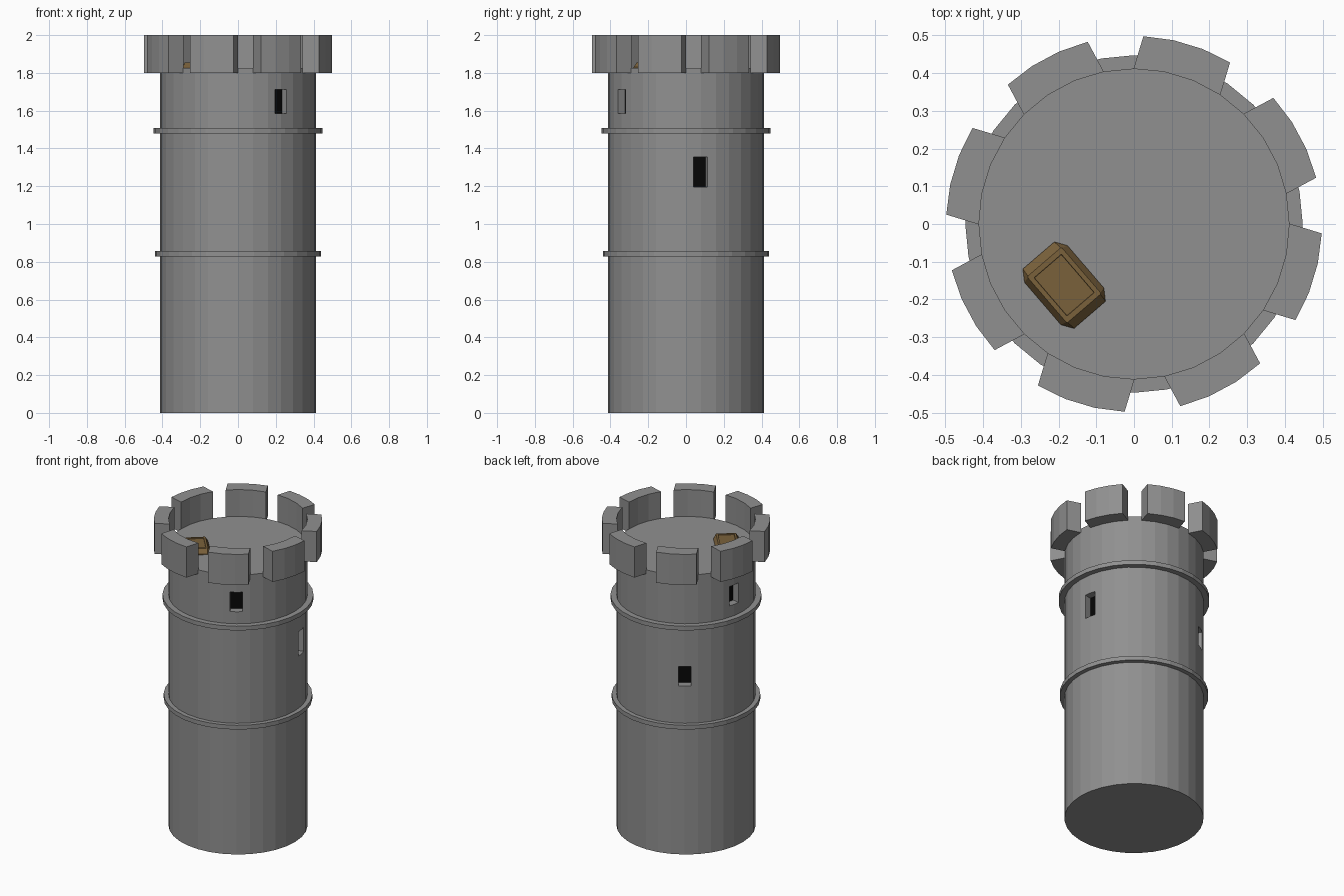
import bpy, bmesh
from math import sin, cos, radians, asin
from mathutils import Matrix, Vector

if "Cube" in bpy.data.objects:
    bpy.data.objects.remove(bpy.data.objects["Cube"])

SIDES = 32


def material(name, rgb):
    m = bpy.data.materials.new(name)
    m.diffuse_color = (*rgb, 1)
    m.use_nodes = True
    m.node_tree.nodes["Principled BSDF"].inputs["Base Color"].default_value = m.diffuse_color
    return m


stone = material("dark_stone", (0.28, 0.28, 0.28))
black = material("window_dark", (0.002, 0.002, 0.002))
brown = material("hatch_wood", (0.195, 0.12, 0.044))


def finish(bm, name, mat=stone):
    bmesh.ops.recalc_face_normals(bm, faces=bm.faces)
    me = bpy.data.meshes.new(name)
    bm.to_mesh(me)
    bm.free()
    ob = bpy.data.objects.new(name, me)
    bpy.context.collection.objects.link(ob)
    me.materials.append(mat)
    return ob


def loft(bm, rings):
    """Skin a stack of equal-length point loops and cap both ends."""
    loops = [[bm.verts.new(p) for p in r] for r in rings]
    n = len(loops[0])
    for a, b in zip(loops, loops[1:]):
        for i in range(n):
            j = (i + 1) % n
            bm.faces.new((a[i], a[j], b[j], b[i]))
    bm.faces.new(loops[0])
    bm.faces.new(loops[-1])


def circle(r, z):
    return [(r * cos(radians(360 * i / SIDES)), r * sin(radians(360 * i / SIDES)), z)
            for i in range(SIDES)]


def band(name, r_in, r_out, z0, z1):
    """Flat-sided hoop with a rectangular section."""
    bm = bmesh.new()
    loops = [[bm.verts.new(p) for p in circle(r, z)]
             for r, z in ((r_in, z0), (r_out, z0), (r_out, z1), (r_in, z1))]
    for k in range(4):
        a, b = loops[k], loops[(k + 1) % 4]
        for i in range(SIDES):
            j = (i + 1) % SIDES
            bm.faces.new((a[i], a[j], b[j], b[i]))
    return finish(bm, name)


def box(name, size, radius, azimuth, z, mat=stone):
    """Box centred at a radius and azimuth, with local x pointing outwards."""
    bm = bmesh.new()
    M = (Matrix.Rotation(radians(azimuth), 4, 'Z')
         @ Matrix.Translation((radius, 0, z)) @ Matrix.Diagonal((*size, 1)))
    bmesh.ops.create_cube(bm, size=1, matrix=M)
    return finish(bm, name, mat)


# Tower shaft, whose top is the roof floor
bm = bmesh.new()
loft(bm, [circle(0.412, 0), circle(0.412, 1.825)])
tower = finish(bm, "tower_shaft")

# Recessed windows: azimuth, bottom, top
for i, (az, z0, z1) in enumerate([(-56.3, 1.585, 1.712), (10.8, 1.197, 1.355),
                                  (124, 1.10, 1.227), (169, 1.58, 1.707)]):
    zc, h = (z0 + z1) / 2, z1 - z0
    cutter = box(f"window_cutter_{i}", (0.10, 0.074, h), 0.412, az, zc)
    cutter.hide_render = True
    cutter.hide_set(True)
    mod = tower.modifiers.new("window", 'BOOLEAN')
    mod.object = cutter
    mod.operation = 'DIFFERENCE'
    mod.solver = 'EXACT'
    box(f"window_dark_{i}", (0.006, 0.074, h), 0.3605, az, zc, black)

# String courses around the shaft
band("lower_ring", 0.405, 0.44, 0.829, 0.857)
band("upper_ring", 0.405, 0.447, 1.479, 1.507)

# Eight merlons with parallel sides and curved faces
R_OUT, R_IN, HALF = 0.498, 0.411, 0.12
for k in range(8):
    rot = Matrix.Rotation(radians(28.2 + 45 * k), 3, 'Z')
    outline = []
    for r, order in ((R_OUT, (-1, -1 / 3, 1 / 3, 1)), (R_IN, (1, 1 / 3, -1 / 3, -1))):
        a = asin(HALF / r)
        outline += [rot @ Vector((r * cos(a * t), r * sin(a * t), 0)) for t in order]
    bm = bmesh.new()
    loft(bm, [[p + Vector((0, 0, z)) for p in outline] for z in (1.80, 2.0)])
    finish(bm, f"merlon_{k}")


# Roof hatch: chamfered frustum with an inset panel
def hatch_loop(u, v, cu, cv, z):
    pts = [(u, -v + cv), (u, v - cv), (u - cu, v), (-u + cu, v),
           (-u, v - cv), (-u, -v + cv), (-u + cu, -v), (u - cu, -v)]
    return [(x, y, z) for x, y in pts]


bm = bmesh.new()
loft(bm, [hatch_loop(0.104, 0.075, 0.03, 0.02, 1.815),
          hatch_loop(0.104, 0.075, 0.03, 0.02, 1.830),
          hatch_loop(0.081, 0.060, 0.003, 0.003, 1.856),
          hatch_loop(0.067, 0.048, 0.002, 0.002, 1.856),
          hatch_loop(0.066, 0.047, 0.002, 0.002, 1.852)])
bmesh.ops.transform(bm, verts=bm.verts, matrix=Matrix.Translation((-0.185, -0.162, 0))
                    @ Matrix.Rotation(radians(-49.3), 4, 'Z'))
finish(bm, "roof_hatch", brown)
